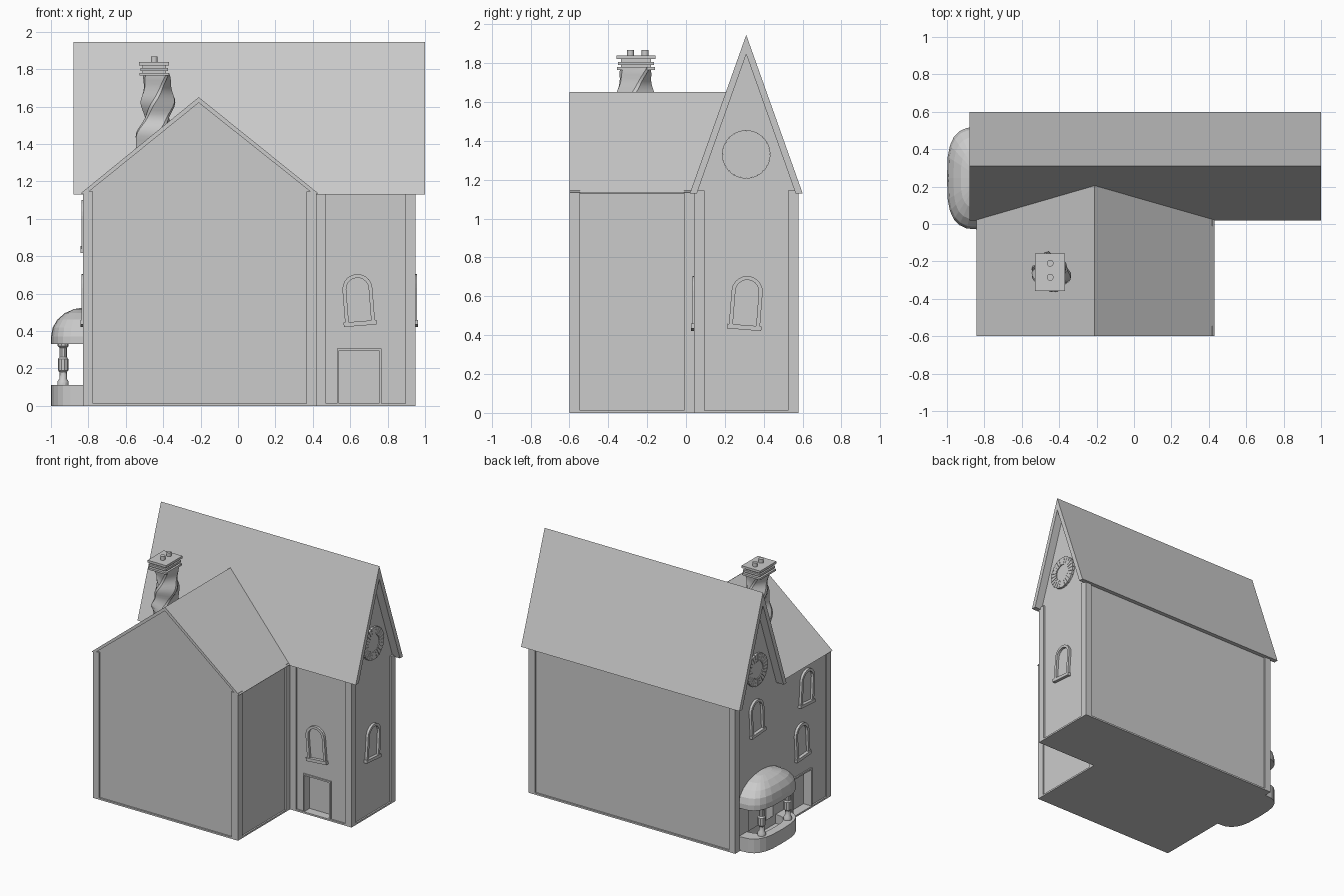
import bpy, bmesh, math
from mathutils import Matrix, Vector

if "Cube" in bpy.data.objects:
    bpy.data.objects.remove(bpy.data.objects["Cube"])

MAIN_Y, RIDGE_X = 0.31, -0.21


def obj(name, verts, faces, matrix=None, smooth=False):
    me = bpy.data.meshes.new(name)
    me.from_pydata([tuple(v) for v in verts], [], faces)
    bm = bmesh.new()
    bm.from_mesh(me)
    bmesh.ops.recalc_face_normals(bm, faces=bm.faces)
    bm.to_mesh(me)
    bm.free()
    o = bpy.data.objects.new(name, me)
    bpy.context.collection.objects.link(o)
    if matrix:
        o.matrix_world = matrix
    if smooth:
        bpy.ops.object.select_all(action='DESELECT')
        o.select_set(True)
        bpy.context.view_layer.objects.active = o
        bpy.ops.object.shade_smooth_by_angle(angle=math.radians(35))
    return o


def prism(name, pts, a, b, axis, matrix=None):
    """Extrude a (u, z) profile along x or y from a to b."""
    n = len(pts)
    place = (lambda u, z, t: (t, u, z)) if axis == 'x' else (lambda u, z, t: (u, t, z))
    verts = [place(u, z, t) for t in (a, b) for u, z in pts]
    faces = [[i, (i + 1) % n, n + (i + 1) % n, n + i] for i in range(n)]
    return obj(name, verts, faces + [list(range(n)), list(range(n, 2 * n))], matrix)


def box(name, x0, x1, y0, y1, z0, z1, matrix=None):
    return prism(name, [(x0, z0), (x1, z0), (x1, z1), (x0, z1)], y0, y1, 'y', matrix)


def loft(name, rings, smooth=False):
    """Skin closed rings of equal length and cap both ends."""
    n = len(rings[0])
    faces = [[k * n + i, k * n + (i + 1) % n, (k + 1) * n + (i + 1) % n, (k + 1) * n + i]
             for k in range(len(rings) - 1) for i in range(n)]
    last = (len(rings) - 1) * n
    faces += [list(range(n)), list(range(last, last + n))]
    return obj(name, [v for r in rings for v in r], faces, None, smooth)


def lathe(name, x, y, profile, n=10):
    return loft(name, [[(x + r * math.cos(math.tau * i / n), y + r * math.sin(math.tau * i / n), z)
                        for i in range(n)] for r, z in profile], True)


def cut(target, cutter):
    cutter.hide_render = True
    m = target.modifiers.new("opening", 'BOOLEAN')
    m.operation, m.object, m.solver = 'DIFFERENCE', cutter, 'EXACT'
    bpy.context.view_layer.objects.active = target
    bpy.ops.object.modifier_apply(modifier=m.name)
    bpy.data.objects.remove(cutter)


# recessed wall cores
main = prism("main_walls", [(0.052, 0.012), (0.568, 0.012), (0.568, 1.13), (MAIN_Y, 1.85), (0.052, 1.13)],
             -0.818, 0.938, 'x')
wing = prism("wing_walls", [(-0.818, 0.012), (0.408, 0.012), (0.408, 1.13), (RIDGE_X, 1.63), (-0.818, 1.13)],
             -0.588, 0.1, 'y')

# door recesses
cut(main, box("cutter", 0.54, 0.755, 0, 0.11, 0, 0.295))
cut(main, box("cutter", -0.9, -0.76, 0.09, 0.40, 0, 0.28))
cut(wing, box("cutter", -0.9, -0.76, -0.36, -0.14, 0, 0.295))

# plinth slabs
box("main_plinth", -0.83, 0.95, 0.04, 0.58, 0, 0.013)
box("wing_plinth", -0.83, 0.42, -0.6, 0.04, 0, 0.013)

# corner pilasters
P = 0.055
for i, (x, y, sx, sy) in enumerate([(-0.83, -0.6, 1, 1), (0.42, -0.6, -1, 1), (0.95, 0.04, -1, 1),
                                    (0.95, 0.58, -1, -1), (-0.83, 0.58, 1, -1),
                                    (0.42, 0.045, -1, -1), (0.415, 0.04, 1, 1)]):
    x1, y1 = x + sx * P, y + sy * P
    box(f"pilaster_{i}", min(x, x1), max(x, x1), min(y, y1), max(y, y1), 0, 1.145)

# main roof
prism("main_roof", [(0.02, 1.13), (MAIN_Y, 1.945), (0.60, 1.13), (0.564, 1.13), (MAIN_Y, 1.845), (0.056, 1.13)],
      -0.88, 1.0, 'x')

# wing roof, trimmed where it meets the main roof slope
wr = prism("wing_roof", [(-0.842, 1.135), (RIDGE_X, 1.65), (0.43, 1.135), (0.40, 1.135), (RIDGE_X, 1.62),
                         (-0.81, 1.135)], -0.6, 0.3, 'y')
for v in wr.data.vertices:
    if v.co.y > 0:
        v.co.y = 0.03 + (v.co.z - 1.13) / 2.81


def wall_matrix(x, y, z, turn, tilt):
    return (Matrix.Translation((x, y, z)) @ Matrix.Rotation(math.radians(turn), 4, 'Z')
            @ Matrix.Rotation(math.radians(tilt), 4, 'Y'))


# arched windows (local: faces -y, origin at middle of sill)
def window(name, x, y, z, turn, tilt):
    m = wall_matrix(x, y, z, turn, tilt)
    w, h, t, n = 0.08, 0.185, 0.02, 10

    def arch(r):
        return [(-r, 0)] + [(-r * math.cos(math.pi * i / n), h + r * math.sin(math.pi * i / n))
                            for i in range(n + 1)] + [(r, 0)]
    prism(name + "_frame", arch(w) + arch(w - t)[::-1], -0.012, 0.025, 'y', m)
    prism(name + "_pane", arch(w - t + 0.003), 0.008, 0.02, 'y', m)
    box(name + "_sill", -0.088, 0.088, -0.018, 0.025, -0.012, 0.012, m)


window("front_window", 0.653, 0.045, 0.44, 0, -4.5)
window("right_window", 0.945, 0.30, 0.44, 90, 4.5)
window("left_lower_window", -0.825, -0.255, 0.44, -90, -4)
window("left_upper_window", -0.825, -0.30, 0.835, -90, 4)
window("left_main_window", -0.825, 0.30, 0.835, -90, -4)


# door frames
def door(name, x, y, half, top, turn):
    m = wall_matrix(x, y, 0, turn, 0)
    a, b = half + 0.012, half
    prism(name, [(-a, 0), (-a, top + 0.012), (a, top + 0.012), (a, 0), (b, 0), (b, top), (-b, top), (-b, 0)],
          -0.006, 0.03, 'y', m)


door("front_door_frame", 0.648, 0.048, 0.107, 0.295, 0)
door("left_door_frame", -0.822, -0.25, 0.11, 0.295, -90)


# round gable windows ringed with stone blocks
def round_window(name, x, turn):
    m = wall_matrix(x, MAIN_Y, 1.33, turn, 0)
    n = 24
    for i in range(n):
        a0, a1 = math.tau * (i + 0.05) / n, math.tau * (i + 0.95) / n
        pts = [(r * math.cos(a), r * math.sin(a)) for r, a in ((0.066, a0), (0.125, a0), (0.125, a1), (0.066, a1))]
        prism(f"{name}_stone_{i}", pts, -0.01, 0.02, 'y', m)
    for part, r, d in (("backing", 0.121, -0.004), ("pane", 0.064, -0.005)):
        prism(f"{name}_{part}", [(r * math.cos(math.tau * i / n), r * math.sin(math.tau * i / n))
                                 for i in range(n)], d, 0.02, 'y', m)


round_window("right_round_window", 0.945, 90)
round_window("left_round_window", -0.825, -90)


# rounded porch on the left wall
def porch_ring(s, z, n=12):
    ring = []
    for i in range(n + 1):
        a = -math.pi / 2 + math.pi * i / n
        sy = math.copysign(abs(math.sin(a)) ** 0.65, a)
        ring.append((-0.82 - s * 0.18 * max(math.cos(a), 0) ** 0.65, 0.245 + s * 0.275 * sy, z))
    return ring


loft("porch_base", [porch_ring(s, z) for s, z in
                    ((1, 0), (1, 0.11), (0.64, 0.11), (0.64, 0.04), (0.01, 0.04))])
loft("porch_dome", [porch_ring(1, 0.33), porch_ring(1, 0.37)] +
     [porch_ring(max(math.cos(t), 0.01), 0.37 + 0.155 * math.sin(t))
      for t in (math.radians(18 * k) for k in range(1, 6))])
for side, y in (("back", 0.405), ("front", 0.085)):
    lathe(f"porch_column_{side}", -0.935, y,
          [(0.03, 0.10), (0.03, 0.13), (0.02, 0.145), (0.02, 0.18), (0.028, 0.19), (0.028, 0.25),
           (0.02, 0.26), (0.02, 0.31), (0.03, 0.32), (0.03, 0.335)])

# twisted chimney shaft with swelling bands
rings = []
for k in range(25):
    f = k / 24
    cx = -0.475 + 0.04 * math.sin(math.pi * min(f * 0.75, 1)) + 0.01 * f
    half = 0.088 - 0.02 * f + 0.007 * math.cos(f * 6 * math.pi)
    ang = math.radians(180 * f)
    ring = []
    for c in range(4):
        for s in (-0.8, 0.8):
            v = Matrix.Rotation(ang + c * math.pi / 2, 2) @ Vector((half, half * s))
            ring.append((cx + v.x * 0.9, -0.26 + v.y, 1.30 + 0.48 * f))
    rings.append(ring)
loft("chimney_shaft", rings, True)

# chimney cap plates and pots
for i, (h, z0, z1) in enumerate([(0.078, 1.765, 1.78), (0.062, 1.775, 1.825), (0.074, 1.79, 1.805),
                                 (0.08, 1.82, 1.838)]):
    box(f"chimney_cap_{i}", -0.448 - h, -0.448 + h, -0.258 - h * 1.25, -0.258 + h * 1.25, z0, z1)
for i, y in enumerate((-0.21, -0.285)):
    lathe(f"chimney_pot_{i}", -0.448, y, [(0.018, 1.83), (0.018, 1.868)], 12)
